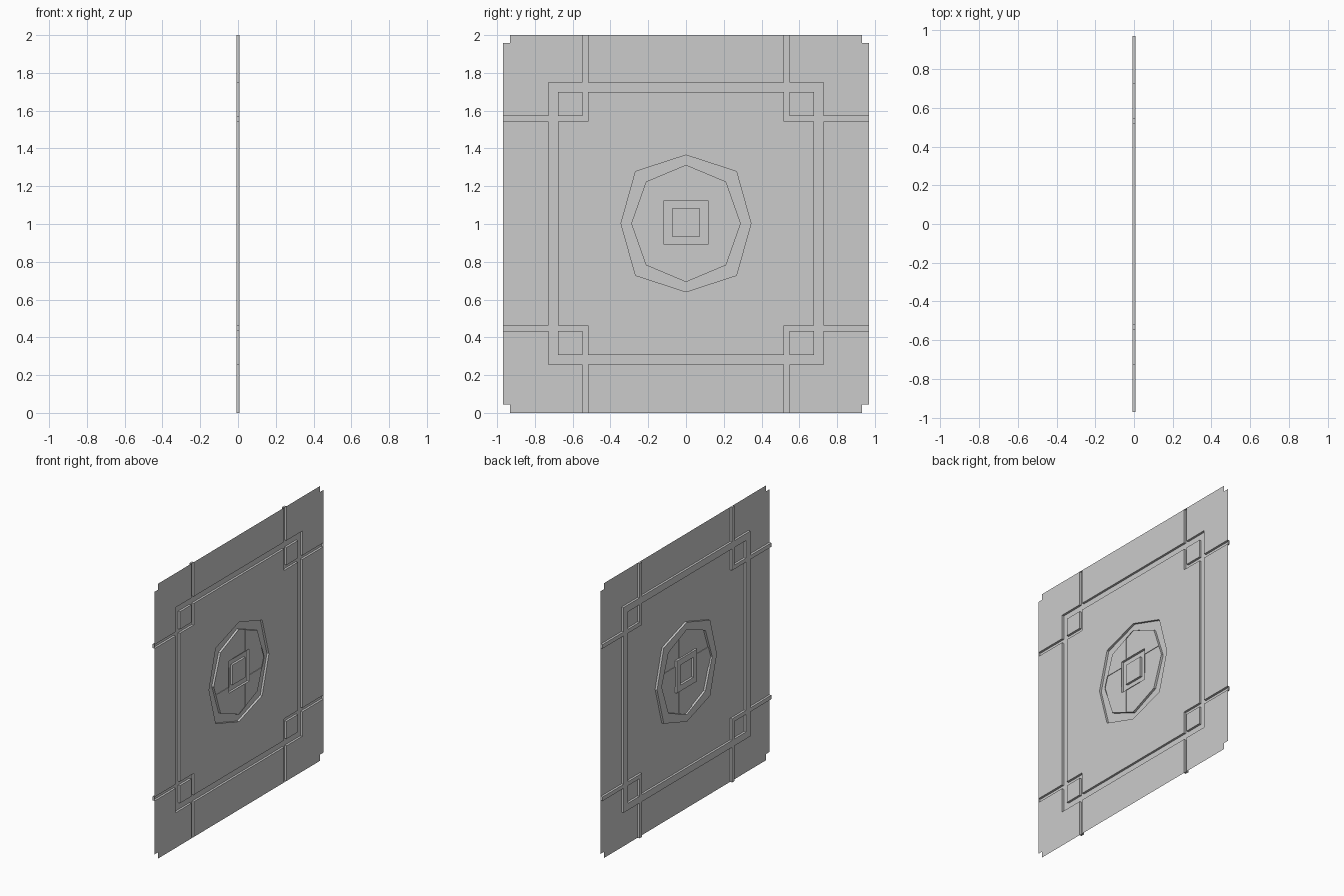
import bpy, bmesh
from mathutils import Vector

if "Cube" in bpy.data.objects:
    bpy.data.objects.remove(bpy.data.objects["Cube"])

X = 0.008        # front plane of the pressed sheet
DEPTH = 0.016    # depth of the pressed channels
C = 1.003        # height of the pattern centre
HALF_Y = 0.97


def polygon(bm, pts):
    return [bm.verts.new((X, y, z)) for y, z in pts]


def cut(bm, ys, zs):
    # split the sheet along straight lines, mirrored about the centre
    cuts = [((0, s * y, 0), (0, 1, 0)) for y in ys for s in (-1, 1)]
    cuts += [((0, 0, z), (0, 0, 1)) for z in zs]
    for co, no in cuts:
        geom = bm.verts[:] + bm.edges[:] + bm.faces[:]
        bmesh.ops.bisect_plane(bm, geom=geom, dist=1e-6, plane_co=co, plane_no=no)


def face_out(bm):
    for f in bm.faces:
        f.normal_update()
        if f.normal.x < 0:
            f.normal_flip()


def press(bm, test, depth):
    # push the flat faces chosen by test(|y|, |z - centre|) backwards
    faces = []
    for f in bm.faces:
        m = f.calc_center_median()
        if all(abs(v.co.x - X) < 1e-5 for v in f.verts) and test(abs(m.y), abs(m.z - C)):
            faces.append(f)
    res = bmesh.ops.extrude_face_region(bm, geom=faces)
    verts = [g for g in res["geom"] if isinstance(g, bmesh.types.BMVert)]
    left = [f for f in faces if f.is_valid]
    if left:
        bmesh.ops.delete(bm, geom=left, context='FACES_ONLY')
    bmesh.ops.translate(bm, verts=verts, vec=Vector((-depth, 0, 0)))


def finish(bm, name):
    me = bpy.data.meshes.new(name)
    bm.to_mesh(me)
    bm.free()
    ob = bpy.data.objects.new(name, me)
    bpy.context.collection.objects.link(ob)


def octagon(r, dy, dz, h):
    return [(r, C), (dy, C + dz), (0, C + h), (-dy, C + dz),
            (-r, C), (-dy, C - dz), (0, C - h), (dy, C - dz)]


OUTER = octagon(0.344, 0.267, 0.275, 0.362)
INNER = octagon(0.29, 0.212, 0.221, 0.31)

# wall panel: notched sheet with channel frame, corner squares and edge strips
Y = [0.52, 0.547, 0.678, 0.728]
Z = [0.54, 0.569, 0.697, 0.747]
bm = bmesh.new()
bm.faces.new(polygon(bm, [(-HALF_Y, 0), (HALF_Y, 0), (HALF_Y, 2), (-HALF_Y, 2)]))
cut(bm, Y + [0.932], [C + s * z for z in Z for s in (-1, 1)] + [0.045, 1.957])
notches = [f for f in bm.faces if abs(f.calc_center_median().y) > 0.932
           and not 0.045 < f.calc_center_median().z < 1.957]
bmesh.ops.delete(bm, geom=notches, context='FACES')

# octagonal opening in the middle field
middle = min(bm.faces, key=lambda f: (f.calc_center_median() - Vector((X, 0, C))).length)
border = middle.edges[:]
bmesh.ops.delete(bm, geom=[middle], context='FACES_ONLY')
ring = polygon(bm, OUTER)
border += [bm.edges.new((ring[i], ring[(i + 1) % 8])) for i in range(8)]
bmesh.ops.triangle_fill(bm, edges=border, use_beauty=True, normal=(1, 0, 0))
inside = [f for f in bm.faces if all(v in ring for v in f.verts)]
if inside:
    bmesh.ops.delete(bm, geom=inside, context='FACES_ONLY')
face_out(bm)


def channel(a, b):
    frame = a < Y[3] and b < Z[3] and (a > Y[2] or b > Z[2])
    across = Z[0] < b < Z[1] and a > Y[0]
    upright = Y[0] < a < Y[1] and b > Z[0]
    return frame or across or upright


press(bm, channel, DEPTH)
finish(bm, "wall_panel")

# medallion ring: octagonal channel
bm = bmesh.new()
o, n = polygon(bm, OUTER), polygon(bm, INNER)
for i in range(8):
    j = (i + 1) % 8
    bm.faces.new((o[i], o[j], n[j], n[i]))
face_out(bm)
press(bm, lambda a, b: True, DEPTH)
finish(bm, "medallion_ring")

# medallion centre: shallow cross bars around a square channel
BAR, SQ = 0.073, 0.117
bm = bmesh.new()
bm.faces.new(polygon(bm, INNER))
cut(bm, [BAR, SQ], [C + 0.005 + s * d for d in (BAR, SQ) for s in (-1, 1)])
face_out(bm)
press(bm, lambda a, b: max(a, b) < SQ and max(a, b) > BAR, DEPTH)
press(bm, lambda a, b: max(a, b) > SQ and min(a, b) < BAR, 0.004)
finish(bm, "medallion_centre")
